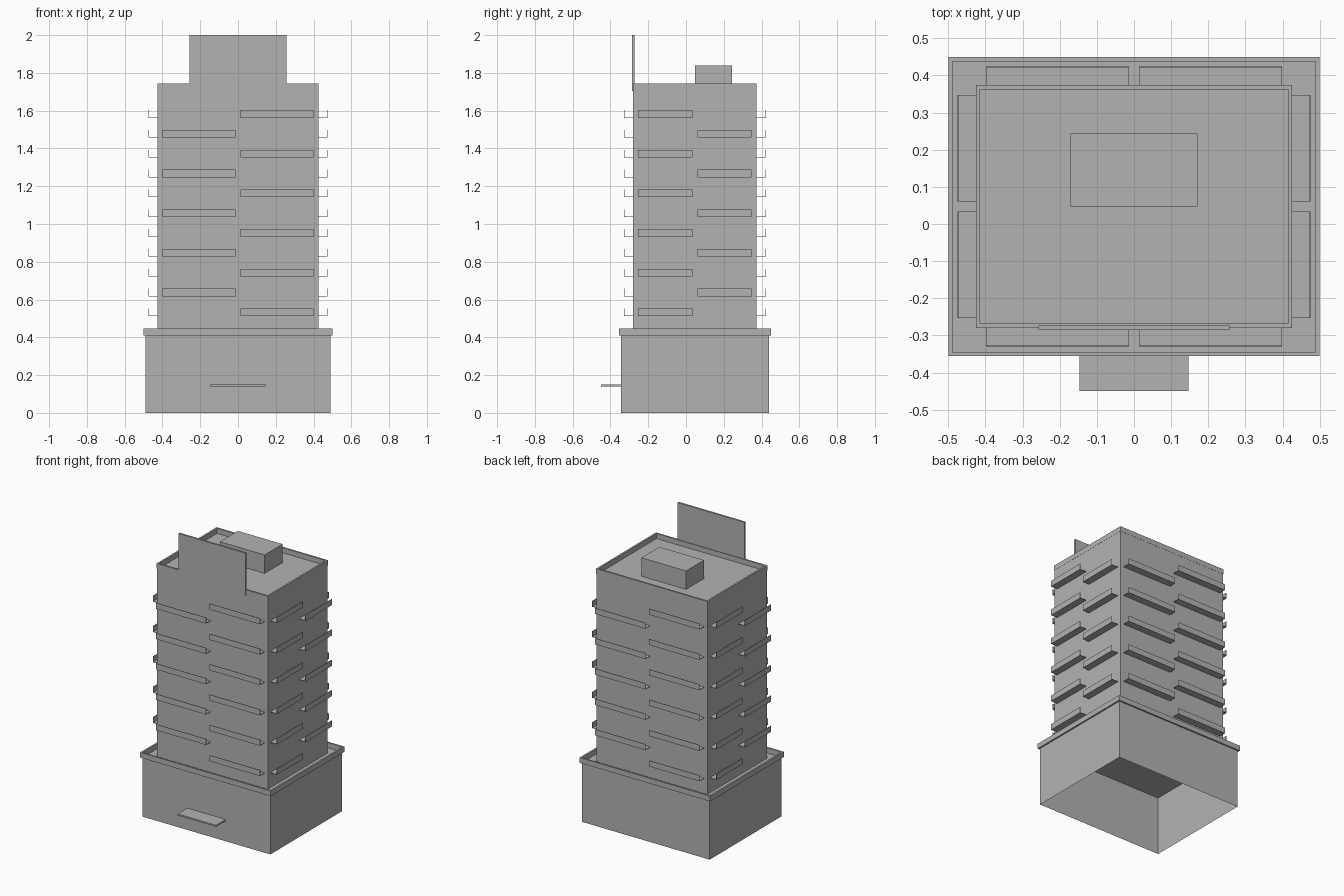
import bpy
import bmesh
from mathutils import Matrix, Vector

cube = bpy.data.objects.get("Cube")
if cube:
    bpy.data.objects.remove(cube, do_unlink=True)

# One plain colour for the whole building
grey = bpy.data.materials.new("plain_grey")
grey.use_nodes = True
colour = (0.45, 0.45, 0.45, 1)
grey.diffuse_color = colour
grey.node_tree.nodes["Principled BSDF"].inputs["Base Color"].default_value = colour

CY = 0.047                      # centre of the tower and podium in y
PODIUM_TOP, ROOF = 0.41, 1.71
HALF_X, HALF_Y = 0.426, 0.3275  # tower half sizes


def add_box(bm, low, high):
    low, high = Vector(low), Vector(high)
    place = Matrix.Translation((low + high) / 2) @ Matrix.Diagonal((*(high - low), 1))
    bmesh.ops.create_cube(bm, size=1, matrix=place)


def finish(name, bm):
    mesh = bpy.data.meshes.new(name)
    bm.to_mesh(mesh)
    bm.free()
    mesh.materials.append(grey)
    obj = bpy.data.objects.new(name, mesh)
    bpy.context.collection.objects.link(obj)
    obj.location.y = CY
    return obj


def box(name, low, high, open_bottom=False, open_top=False):
    bm = bmesh.new()
    add_box(bm, low, high)
    bm.normal_update()
    gone = [f for f in bm.faces
            if (open_bottom and f.normal.z < -0.5) or (open_top and f.normal.z > 0.5)]
    bmesh.ops.delete(bm, geom=gone, context='FACES')
    return finish(name, bm)


def parapet(name, x, y, bottom, top):
    ring = box(name, (-x, -y, bottom), (x, y, top), True, True)
    wall = ring.modifiers.new("wall_thickness", 'SOLIDIFY')
    wall.thickness = 0.012
    wall.offset = -1
    wall.use_even_offset = True


# Podium, hollow underneath, and its rim
box("podium", (-0.489, -0.392, 0), (0.489, 0.392, PODIUM_TOP), open_bottom=True)
parapet("podium_parapet", 0.5, 0.403, PODIUM_TOP, 0.446)
box("entrance_canopy", (-0.147, -0.497, 0.14), (0.147, -0.392, 0.151))

# Tower and roof
box("tower", (-HALF_X + 0.001, -HALF_Y + 0.001, PODIUM_TOP),
    (HALF_X - 0.001, HALF_Y - 0.001, ROOF))
parapet("roof_parapet", HALF_X, HALF_Y, ROOF, 1.745)
box("roof_plant_room", (-0.171, 0, ROOF), (0.171, 0.196, 1.838))
box("roof_panel", (-0.257, -0.333, 1.705), (0.257, -0.32, 2))


# Balconies: thin slab and front rail, alternating sides on each floor
def balconies(name, wall, near, far, turn, along_x):
    bm = bmesh.new()
    thin, depth = 0.003, 0.049
    for floor in range(11):
        z = 0.512 + 0.105 * floor
        a, b = (near, far) if floor % 2 == 0 else (-far, -near)
        edge = -wall - depth
        add_box(bm, (a, edge, z), (b, -wall + 0.003, z + thin))
        add_box(bm, (a, edge, z + thin), (b, edge + thin, z + 0.041))
    angle = turn + (0 if along_x else 1.5707963)
    bmesh.ops.rotate(bm, verts=bm.verts, cent=(0, 0, 0),
                     matrix=Matrix.Rotation(angle, 3, 'Z'))
    return finish(name, bm)


half_turn = 3.1415927
for turn, front_name, side_name in ((0, "front", "right"), (half_turn, "back", "left")):
    if turn:
        side_name, front_name = "right", "back"
    else:
        side_name = "left"
    balconies(front_name + "_balconies", HALF_Y, 0.014, 0.399, turn, True)
    # On the sides the lowest balcony sits on the opposite half
    balconies(side_name + "_balconies", HALF_X, -0.3, -0.0134, turn, False)
